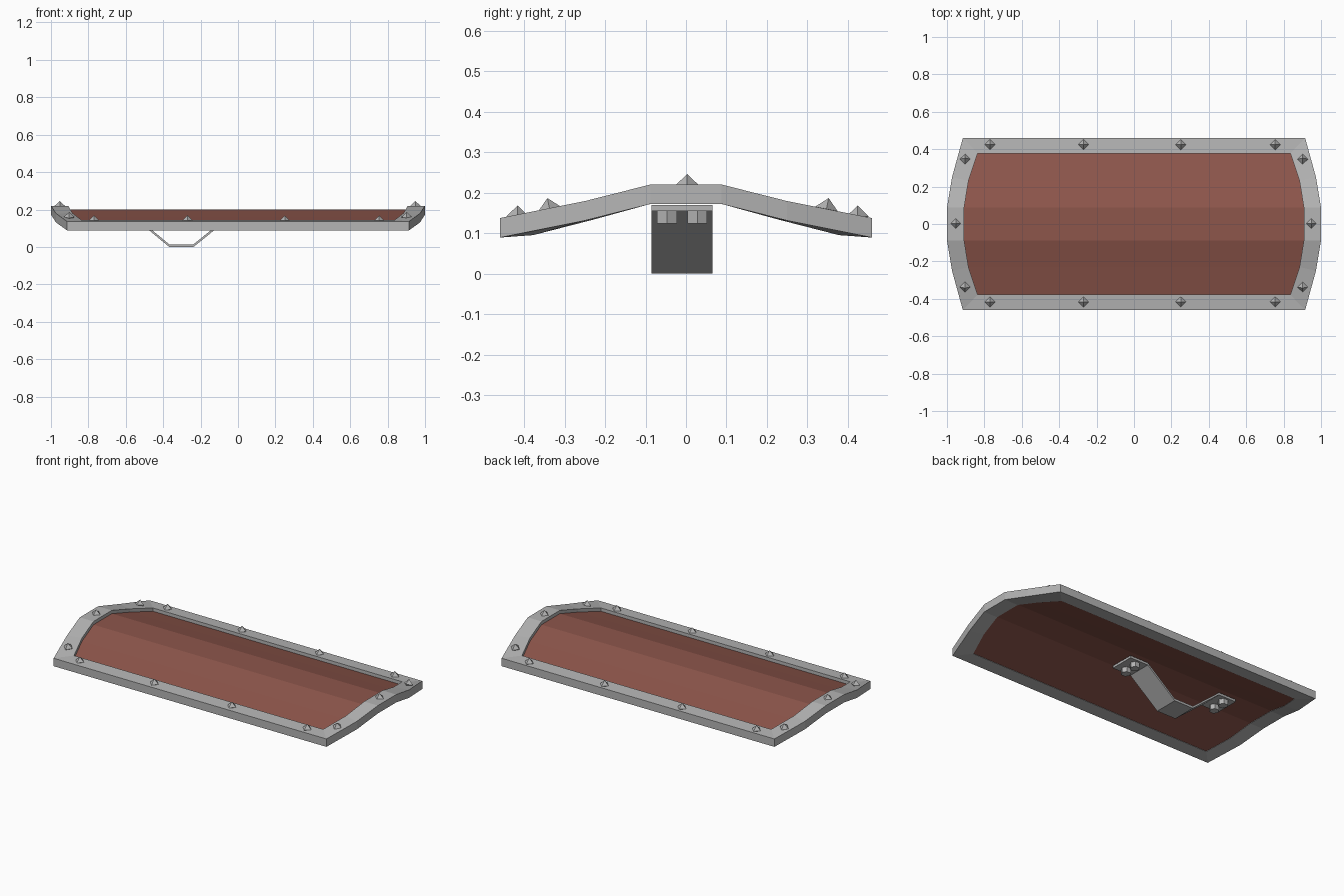
import bpy, bmesh, math
from mathutils import Matrix

if "Cube" in bpy.data.objects:
    bpy.data.objects.remove(bpy.data.objects["Cube"], do_unlink=True)


def material(name, rgb):
    m = bpy.data.materials.new(name)
    m.use_nodes = True
    m.diffuse_color = (*rgb, 1)
    m.node_tree.nodes["Principled BSDF"].inputs["Base Color"].default_value = (*rgb, 1)
    return m


STEEL = material("grey steel", (0.46, 0.46, 0.46))
RED = material("dull red", (0.27, 0.093, 0.071))


def finish(name, bm, mat):
    bmesh.ops.recalc_face_normals(bm, faces=bm.faces)
    mesh = bpy.data.meshes.new(name)
    bm.to_mesh(mesh)
    bm.free()
    mesh.materials.append(mat)
    ob = bpy.data.objects.new(name, mesh)
    bpy.context.collection.objects.link(ob)
    return ob


def mirrored_loop(quarter):
    """Full outline from corner-to-middle points of one quarter."""
    right = [(x, -y, z) for x, y, z in quarter] + quarter[::-1]
    return right + [(-x, -y, z) for x, y, z in right]


def verts(bm, loop, dz=0):
    return [bm.verts.new((x, y, z + dz)) for x, y, z in loop]


def bridge(bm, a, b):
    n = len(a)
    for i in range(n):
        j = (i + 1) % n
        bm.faces.new((a[i], a[j], b[j], b[i]))


# Arched outline of the shield, outside and inside of the rim
outer = mirrored_loop([(0.915, 0.46, 0.137), (0.973, 0.25, 0.179), (1.0, 0.088, 0.22)])
inner = mirrored_loop([(0.836, 0.378, 0.143), (0.885, 0.23, 0.181), (0.908, 0.088, 0.22)])

# Rim
bm = bmesh.new()
rings = [verts(bm, outer), verts(bm, inner), verts(bm, inner, -0.048), verts(bm, outer, -0.048)]
for k in range(4):
    bridge(bm, rings[k], rings[(k + 1) % 4])
finish("rim", bm, STEEL)

# Panel: strips across the shield between matching points of its two ends
bm = bmesh.new()
top, low = verts(bm, inner, -0.02), verts(bm, inner, -0.046)
bridge(bm, top, low)
for layer in (top, low):
    n = len(layer)
    for i in range(n // 2 - 1):
        bm.faces.new((layer[i], layer[i + 1], layer[n - 2 - i], layer[n - 1 - i]))
finish("panel", bm, RED)


# Studs: diamond pyramids leaning with the slope below them
def stud(name, x, y, z, tilt=0.0):
    bm = bmesh.new()
    for sign in (1, -1):
        bmesh.ops.create_cone(
            bm, segments=4, radius1=0.028, radius2=0, depth=0.027,
            matrix=Matrix.Rotation(0 if sign > 0 else math.pi, 4, "X")
            @ Matrix.Translation((0, 0, 0.0135)))
    bmesh.ops.remove_doubles(bm, verts=bm.verts, dist=0.0005)
    # drop the hidden base between the two halves
    hidden = [f for f in bm.faces if len(f.verts) == 4]
    bmesh.ops.delete(bm, geom=hidden, context="FACES_ONLY")
    ob = finish(name, bm, STEEL)
    ob.location = (x, y, z)
    ob.rotation_euler.x = tilt


for side, label in ((1, "back"), (-1, "front")):
    for i, x in enumerate((-0.77, -0.27, 0.25, 0.755)):
        stud(f"{label}_stud_{i + 1}", x, side * 0.42 + 0.004, 0.141)
    for x, end in ((-0.903, "right"), (0.902, "left")):
        stud(f"{label}_{end}_corner_stud", x, side * 0.342 + 0.005, 0.16, -side * 0.2)
for x, end in ((-0.953, "right"), (0.948, "left")):
    stud(f"{end}_end_stud", x, 0.003, 0.219)

# Handle: bent strap under the panel
path = [(-0.675, 0.155), (-0.555, 0.155), (-0.368, 0), (-0.238, 0), (-0.045, 0.155), (0.08, 0.155)]
bm = bmesh.new()
sections = []
for x, z in path:
    sections.append([bm.verts.new((x, y, z + h))
                     for y, h in ((-0.085, 0), (0.065, 0), (0.065, 0.014), (-0.085, 0.014))])
for a, b in zip(sections, sections[1:]):
    bridge(bm, a, b)
bm.faces.new(sections[0])
bm.faces.new(sections[-1])
finish("handle_strap", bm, STEEL)

# Hexagonal bolts holding the strap ends
for x, end in ((-0.615, "right"), (0.018, "left")):
    for y, label in ((-0.047, "front"), (0.028, "back")):
        bm = bmesh.new()
        bmesh.ops.create_cone(bm, cap_ends=True, segments=6, radius1=0.028, radius2=0.028,
                              depth=0.034, matrix=Matrix.Translation((x, y, 0.141))
                              @ Matrix.Rotation(math.pi / 2, 4, "Z"))
        finish(f"{end}_{label}_bolt", bm, STEEL)
